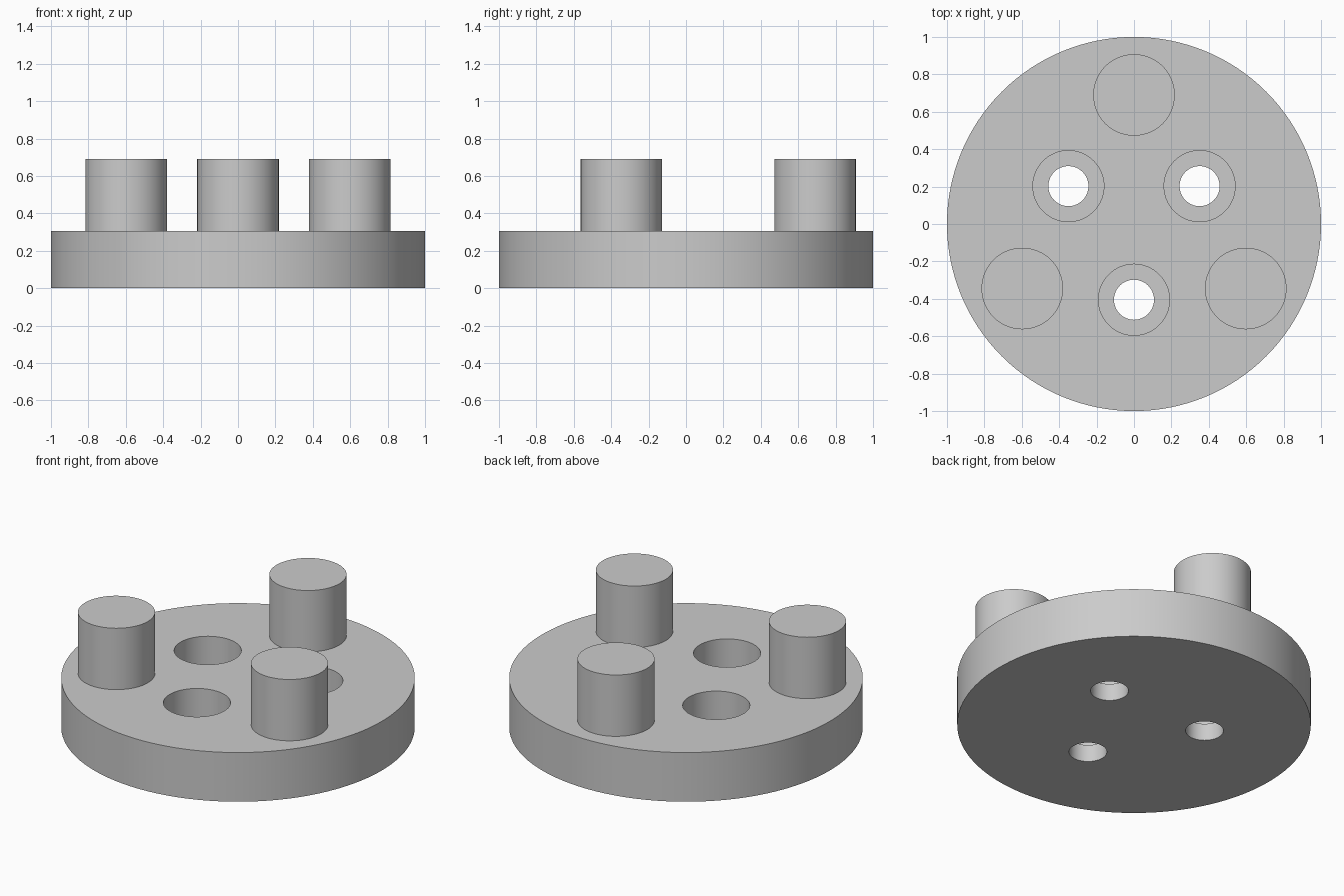
import bpy
from math import cos, sin, radians

if "Cube" in bpy.data.objects:
    bpy.data.objects.remove(bpy.data.objects["Cube"], do_unlink=True)

# Main dimensions
PLATE_TOP = 0.307
POST_TOP = 0.69
BORE_FLOOR = 0.107

grey = bpy.data.materials.new("plain_grey")
grey.use_nodes = True
grey.diffuse_color = (0.6, 0.6, 0.6, 1)
grey.node_tree.nodes["Principled BSDF"].inputs["Base Color"].default_value = (0.6, 0.6, 0.6, 1)


def cylinder(name, radius, bottom, top, x=0, y=0, sides=64):
    bpy.ops.mesh.primitive_cylinder_add(
        vertices=sides, radius=radius, depth=top - bottom,
        location=(x, y, (bottom + top) / 2))
    obj = bpy.context.object
    obj.name = name
    obj.data.materials.append(grey)
    return obj


def ring_point(distance, degrees):
    return distance * cos(radians(degrees)), distance * sin(radians(degrees))


def smooth(obj):
    bpy.ops.object.select_all(action="DESELECT")
    obj.select_set(True)
    bpy.context.view_layer.objects.active = obj
    bpy.ops.object.shade_smooth_by_angle(angle=radians(30))


def cut(target, cutter):
    bpy.ops.object.select_all(action="DESELECT")
    target.select_set(True)
    bpy.context.view_layer.objects.active = target
    mod = target.modifiers.new("cut", "BOOLEAN")
    mod.operation = "DIFFERENCE"
    mod.solver = "EXACT"
    mod.object = cutter
    bpy.ops.object.modifier_apply(modifier=mod.name)
    bpy.data.objects.remove(cutter, do_unlink=True)


# Round base plate
plate = cylinder("base_plate", 1, 0, PLATE_TOP, sides=128)

# Three stepped holes: wide recess above a narrow through bore
for angle in (30, 150, 270):
    x, y = ring_point(0.405, angle)
    cut(plate, cylinder("recess_cutter", 0.19, BORE_FLOOR, 0.5, x, y))
    cut(plate, cylinder("bore_cutter", 0.107, -0.2, 0.5, x, y))
smooth(plate)

# Three upright posts between the holes
for name, angle in (("back_post", 90), ("right_post", 210), ("left_post", 330)):
    x, y = ring_point(0.69, angle)
    smooth(cylinder(name, 0.218, PLATE_TOP, POST_TOP, x, y))
